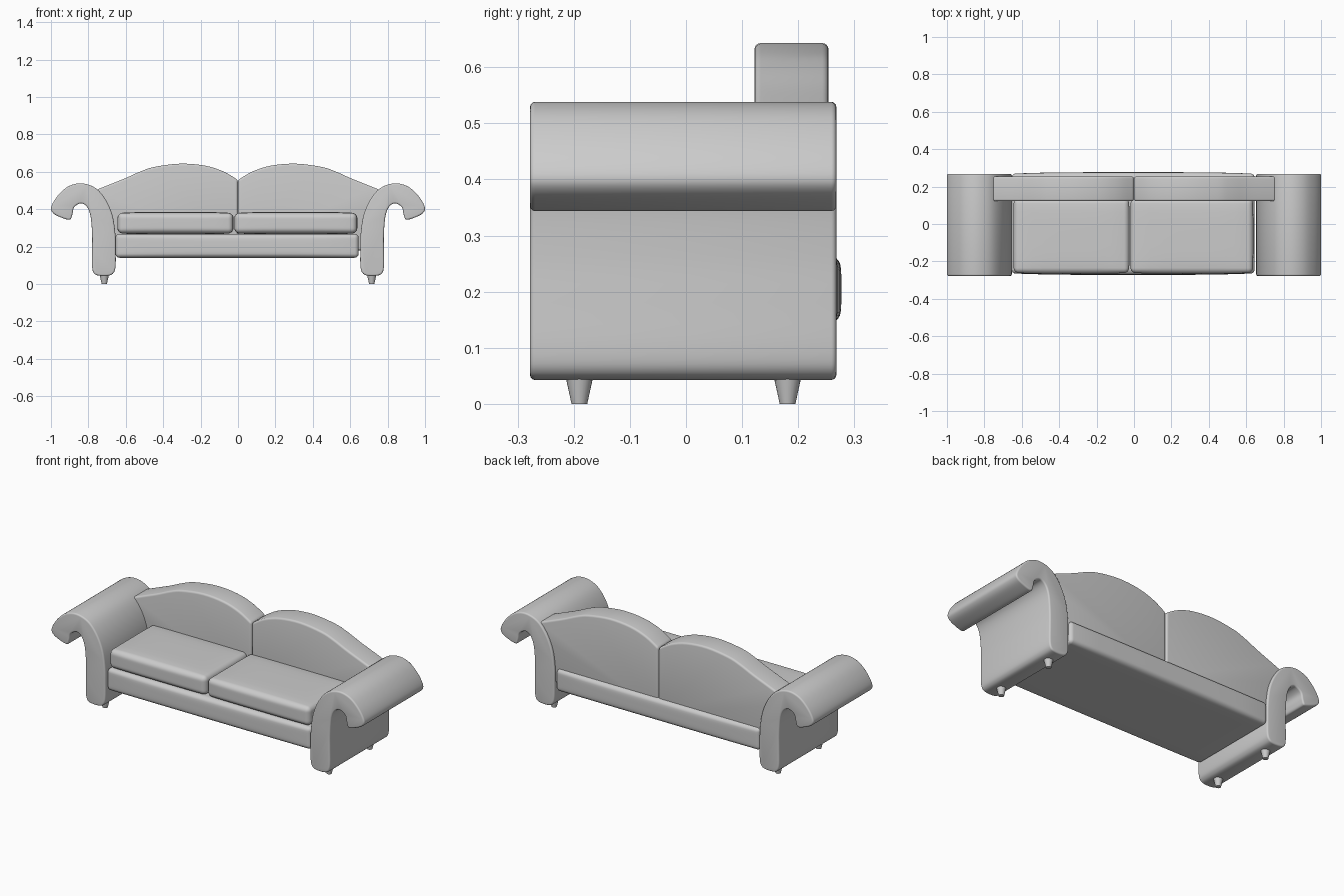
import bpy, bmesh
from mathutils import Vector

if "Cube" in bpy.data.objects:
    bpy.data.objects.remove(bpy.data.objects["Cube"])


def finish(name, bm):
    bmesh.ops.recalc_face_normals(bm, faces=bm.faces)
    me = bpy.data.meshes.new(name)
    bm.to_mesh(me)
    bm.free()
    ob = bpy.data.objects.new(name, me)
    bpy.context.collection.objects.link(ob)
    bpy.ops.object.select_all(action='DESELECT')
    ob.select_set(True)
    bpy.context.view_layer.objects.active = ob
    bpy.ops.object.shade_smooth_by_angle(angle=0.6)
    return ob


def spline(pts, closed, steps=5):
    """Catmull-Rom curve through 2D points."""
    n, out = len(pts), []
    get = lambda i: Vector(pts[i % n] if closed else pts[max(0, min(n - 1, i))])
    for i in range(n if closed else n - 1):
        a, b, c, d = (get(i + k) for k in (-1, 0, 1, 2))
        for s in range(steps):
            t = s / steps
            out.append(0.5 * (2 * b + (c - a) * t + (2 * a - 5 * b + 4 * c - d) * t ** 2
                              + (3 * b - a - 3 * c + d) * t ** 3))
    if not closed:
        out.append(Vector(pts[-1]))
    return out


def prism(name, outline, y0, y1, bevel, side):
    """Extrude an xz outline along y and round its rims."""
    bm = bmesh.new()
    f = bm.faces.new([bm.verts.new((side * p[0], y0, p[1])) for p in outline])
    r = bmesh.ops.extrude_face_region(bm, geom=[f])
    for v in r['geom']:
        if isinstance(v, bmesh.types.BMVert):
            v.co.y = y1
    bmesh.ops.recalc_face_normals(bm, faces=bm.faces)
    sharp = [e for e in bm.edges if e.calc_face_angle(0) > 0.8]
    bmesh.ops.bevel(bm, geom=sharp, offset=bevel, segments=4, profile=0.5,
                    affect='EDGES', clamp_overlap=True)
    return finish(name, bm)


def soft_box(name, lo, hi, r, bulge):
    """Rounded box whose sides swell outwards by bulge (per axis)."""
    lo, hi = Vector(lo), Vector(hi)
    mid, h = (lo + hi) / 2, (hi - lo) / 2 - Vector(bulge)
    bm = bmesh.new()
    bmesh.ops.create_cube(bm, size=2)
    bmesh.ops.subdivide_edges(bm, edges=bm.edges[:], cuts=15, use_grid_fill=True)
    for v in bm.verts:
        u = v.co.copy()
        core, off = Vector(), Vector()
        for i in range(3):
            s = 1 if u[i] > 0 else -1
            core[i] = s * min(abs(u[i]) * 2, 1) * (h[i] - r)
            off[i] = s * max(abs(u[i]) * 2 - 1, 0)
        p = core + off.normalized() * r
        q = [p[i] / h[i] for i in range(3)]
        for i in range(3):
            j, k = (i + 1) % 3, (i + 2) % 3
            p[i] += bulge[i] * q[i] * (1 - q[j] ** 4) * (1 - q[k] ** 4)
        v.co = mid + p
    return finish(name, bm)


# Scrolled arms
arm = [(-.655, .09), (-.654, .18), (-.656, .27), (-.672, .37), (-.71, .455), (-.765, .515),
       (-.84, .538), (-.91, .52), (-.967, .468), (-.999, .41), (-.988, .378), (-.945, .355),
       (-.9, .344), (-.886, .37), (-.876, .41), (-.84, .431), (-.808, .412), (-.788, .36),
       (-.78, .265), (-.78, .18), (-.78, .09), (-.768, .055), (-.74, .044), (-.695, .044),
       (-.668, .056)]
for side, tag in ((1, "left"), (-1, "right")):
    prism("arm_" + tag, spline(arm, True), -.278, .268, .009, side)

# Humped back cushions, outer ends tucked inside the arms
hump = [(-.76, .502), (-.69, .53), (-.605, .564), (-.52, .602), (-.445, .626), (-.31, .643),
        (-.18, .633), (-.08, .602), (-.001, .556)]
outline = spline(hump, False, 4) + [Vector((-.001, .18)), Vector((-.69, .18)), Vector((-.7, .4))]
for side, tag in ((1, "left"), (-1, "right")):
    prism("back_cushion_" + tag, outline, .122, .254, .014, side)

# Base rail and seat cushions
soft_box("base", (-.655, -.272, .14), (.645, .277, .268), .022, (0, .008, 0))
soft_box("seat_cushion_left", (-.645, -.266, .265), (-.024, .14, .385), .026, (.003, .005, .006))
soft_box("seat_cushion_right", (-.02, -.266, .265), (.638, .14, .385), .026, (.003, .005, .006))

# Tapered feet
for x in (-.715, .715):
    for y in (-.19, .181):
        bm = bmesh.new()
        bmesh.ops.create_cone(bm, cap_ends=True, segments=24, radius1=.014, radius2=.025, depth=.05)
        bmesh.ops.translate(bm, verts=bm.verts, vec=(x, y, .025))
        finish("foot", bm)
